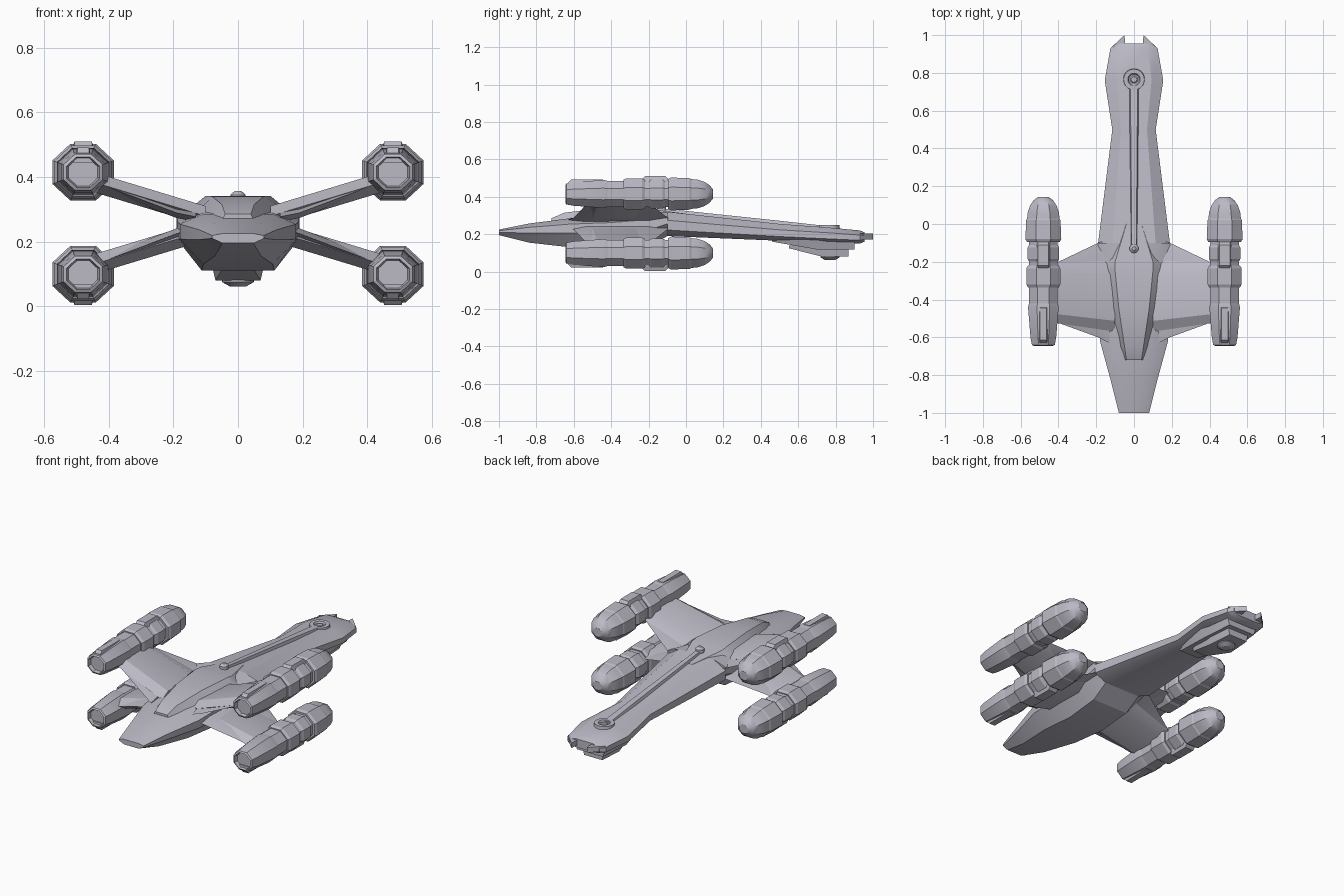
import bpy, bmesh
from math import sin, cos, pi, radians

if "Cube" in bpy.data.objects:
    bpy.data.objects.remove(bpy.data.objects["Cube"])

GREY = (0.5, 0.49, 0.56, 1)
hull_grey = bpy.data.materials.new("Hull grey")
hull_grey.use_nodes = True
hull_grey.diffuse_color = GREY
hull_grey.node_tree.nodes["Principled BSDF"].inputs["Base Color"].default_value = GREY

MIRROR_HEIGHT = 0.257   # upper and lower wings mirror about this level
POD_X = 0.48            # engine pod axis, sideways
POD_RISE = 0.158        # engine pod axis, above or below the mirror level
BEVEL = 0.015


def loft(name, rings, crease=25):
    """Skin a list of equal-length point rings and cap both ends."""
    bm = bmesh.new()
    loops = [[bm.verts.new(point) for point in ring] for ring in rings]
    for near, far in zip(loops, loops[1:]):
        for i in range(len(near)):
            bm.faces.new((near[i - 1], near[i], far[i], far[i - 1]))
    bm.faces.new(loops[0])
    bm.faces.new(loops[-1])
    bmesh.ops.recalc_face_normals(bm, faces=bm.faces)
    mesh = bpy.data.meshes.new(name)
    bm.to_mesh(mesh)
    bm.free()
    mesh.materials.append(hull_grey)
    part = bpy.data.objects.new(name, mesh)
    bpy.context.collection.objects.link(part)
    for other in bpy.context.selected_objects:
        other.select_set(False)
    bpy.context.view_layer.objects.active = part
    part.select_set(True)
    bpy.ops.object.shade_smooth_by_angle(angle=radians(crease))


def section(y, *half):
    """Closed symmetric cross-section from one side's (x, z) points."""
    right = [(x, y, z) for x, z in half]
    left = [(-x, y, z) for x, z in reversed(half)]
    return right + left


def hull(name, shoulder, waist, stations):
    """Eight-sided body; shoulder and waist are fractions of its height."""
    rings = []
    for y, width, top, bottom in stations:
        height = top - bottom
        rings.append(section(y, (width * 0.6, top),
                             (width, bottom + height * shoulder),
                             (width, bottom + height * waist),
                             (width * 0.6, bottom)))
    loft(name, rings)


def ridge(name, stations, flare, skirt):
    """Raised strip with sloping flanks that reach down into the hull."""
    loft(name, [section(y, (width, top), (width * flare, top - skirt))
                for y, width, top in stations], 35)


def deck(name, start, end, width, top, bottom):
    """Underside deck that ramps down, then runs level to its rear step."""
    knee = start + (end - start) * 0.55
    loft(name, [section(y, (w * 1.2, top), (w, base)) for y, w, base in (
        (start, width * 0.6, top - BEVEL),
        (knee, width, bottom),
        (end, width * 0.85, bottom))])


def disc(name, y, steps):
    """Turned part on the centre line from (radius, height) steps."""
    turns = [pi * i / 10 for i in range(20)]
    loft(name, [[(r * cos(t), y + r * sin(t), z) for t in turns] for r, z in steps])


# Main body: blunt nose and wide middle, then the long flared tail
WAIST_END = (-0.1, 0.19, 0.32, 0.19)
hull("forebody", 0.8, 0.5, [(-1, 0.08, 0.225, 0.195),
                            (-0.84, 0.12, 0.257, 0.155),
                            (-0.62, 0.18, 0.285, 0.13),
                            (-0.4, 0.187, 0.3, 0.11),
                            (-0.2, 0.19, 0.315, 0.13),
                            WAIST_END])
hull("tail_boom", 0.65, 0.25, [WAIST_END,
                               (0.5, 0.115, 0.255, 0.165),
                               (0.76, 0.155, 0.236, 0.155),
                               (0.93, 0.125, 0.22, 0.15),
                               (0.955, 0.1, 0.21, 0.16)])

# Raised cockpit deck and the long dorsal spine
ridge("canopy", [(-0.72, 0.04, 0.285), (-0.65, 0.05, 0.315), (-0.45, 0.08, 0.34),
                 (-0.25, 0.1, 0.342), (-0.2, 0.1, 0.335), (0, 0.04, 0.31)], 1.6, 0.05)
ridge("dorsal_spine", [(-0.13, 0.012, 0.338), (0.5, 0.017, 0.272),
                       (0.74, 0.02, 0.245)], 1.6, 0.03)
disc("spine_bulb", -0.13, [(0.024, 0.31), (0.024, 0.345), (0.01, 0.357)])
disc("tail_ring", 0.765, [(0.06, 0.21), (0.055, 0.248), (0.033, 0.248),
                          (0.028, 0.238), (0.02, 0.238), (0.015, 0.244)])

# Underside of the tail
deck("ventral_deck", 0.46, 0.9, 0.1, 0.175, 0.118)
deck("ventral_keel", 0.55, 0.87, 0.07, 0.14, 0.08)
disc("ventral_nub", 0.77, [(0.05, 0.1), (0.05, 0.075), (0.025, 0.061)])


def wing(name, side, level, thick, stations):
    """Six-sided wing skinned through (x, rise, front y, rear y) stations."""
    outline = ((0, 0), (0.15, 1), (0.8, 1), (1, 0), (0.8, -1), (0.15, -1))
    loft(name, [[(side * x, front + (rear - front) * along,
                  MIRROR_HEIGHT + level * (rise + thick * up))
                 for along, up in outline] for x, rise, front, rear in stations])


def pod_ring(side, level, y, radius):
    """Octagon with flat top and sides, a little wider than tall."""
    corner = radius / cos(pi / 8)
    turns = [pi / 8 + pi / 4 * i for i in range(8)]
    return [(side * POD_X + 1.08 * corner * cos(t), y,
             MIRROR_HEIGHT + level * POD_RISE + corner * sin(t)) for t in turns]


def barrel(name, side, level, start, end, front, rear):
    """Bevelled eight-sided drum that tapers from front to rear radius."""
    loft(name, [pod_ring(side, level, y, r) for y, r in (
        (start, front - BEVEL / 2), (start + BEVEL, front),
        (end - BEVEL, rear), (end, rear - BEVEL / 2))], 20)


def blister(name, side, level, start, end, width, low, high):
    """Bump on the outward face of a pod, rising from low to high."""
    axis = MIRROR_HEIGHT + level * POD_RISE
    loft(name, [[(side * POD_X + width * across, y, axis + level * h)
                 for across, h in ((-1, low / 2), (-0.6, top), (0.6, top), (1, low / 2))]
                for y, top in ((start, low), (start + BEVEL, high),
                               (end - BEVEL, high), (end, low))])


for side, side_name in ((1, "left"), (-1, "right")):
    # Forked tail tips
    plan = ((0.045, 0.93), (0.05, 1), (0.062, 0.99), (0.122, 0.93))
    loft(side_name + "_tail_prong",
         [[(side * x, y, z) for x, y in plan] for z in (0.172, 0.203)])

    for level, level_name in ((1, "upper"), (-1, "lower")):
        tag = f"{side_name}_{level_name}_"
        place = (side, level)

        # Wing panel and the thinner swept fillet around its root
        wing(tag + "wing", *place, 0.031, [(0.1, 0.022, -0.57, -0.19),
                                           (0.44, 0.125, -0.52, -0.21)])
        wing(tag + "wing_fillet", *place, 0.016, [(0.13, 0.02, -0.63, -0.08),
                                                  (0.19, 0.032, -0.6, -0.1),
                                                  (0.41, 0.115, -0.52, -0.205)])

        # Engine pod: hollow intake, core, collars and domed rear
        loft(tag + "intake", [pod_ring(*place, y, r) for y, r in (
            (-0.625, 0.03), (-0.625, 0.042), (-0.645, 0.047),
            (-0.64, 0.056), (-0.6, 0.063), (-0.44, 0.075), (-0.42, 0.07))], 20)
        barrel(tag + "core", *place, -0.45, -0.08, 0.07, 0.07)
        barrel(tag + "collar", *place, -0.335, -0.22, 0.083, 0.083)
        barrel(tag + "clamp", *place, -0.2, -0.11, 0.077, 0.077)
        barrel(tag + "rear_drum", *place, -0.095, 0.035, 0.088, 0.084)
        arcs = [pi / 2 * i / 5 for i in range(5)]
        loft(tag + "rear_dome", [pod_ring(*place, 0.025 + 0.125 * sin(t), 0.08 * cos(t))
                                 for t in arcs], 30)

        # Bumps on the outward face
        blister(tag + "blister", *place, -0.235, -0.095, 0.045, 0.08, 0.095)
        blister(tag + "cowl_ridge", *place, -0.63, -0.43, 0.03, 0.06, 0.077)
